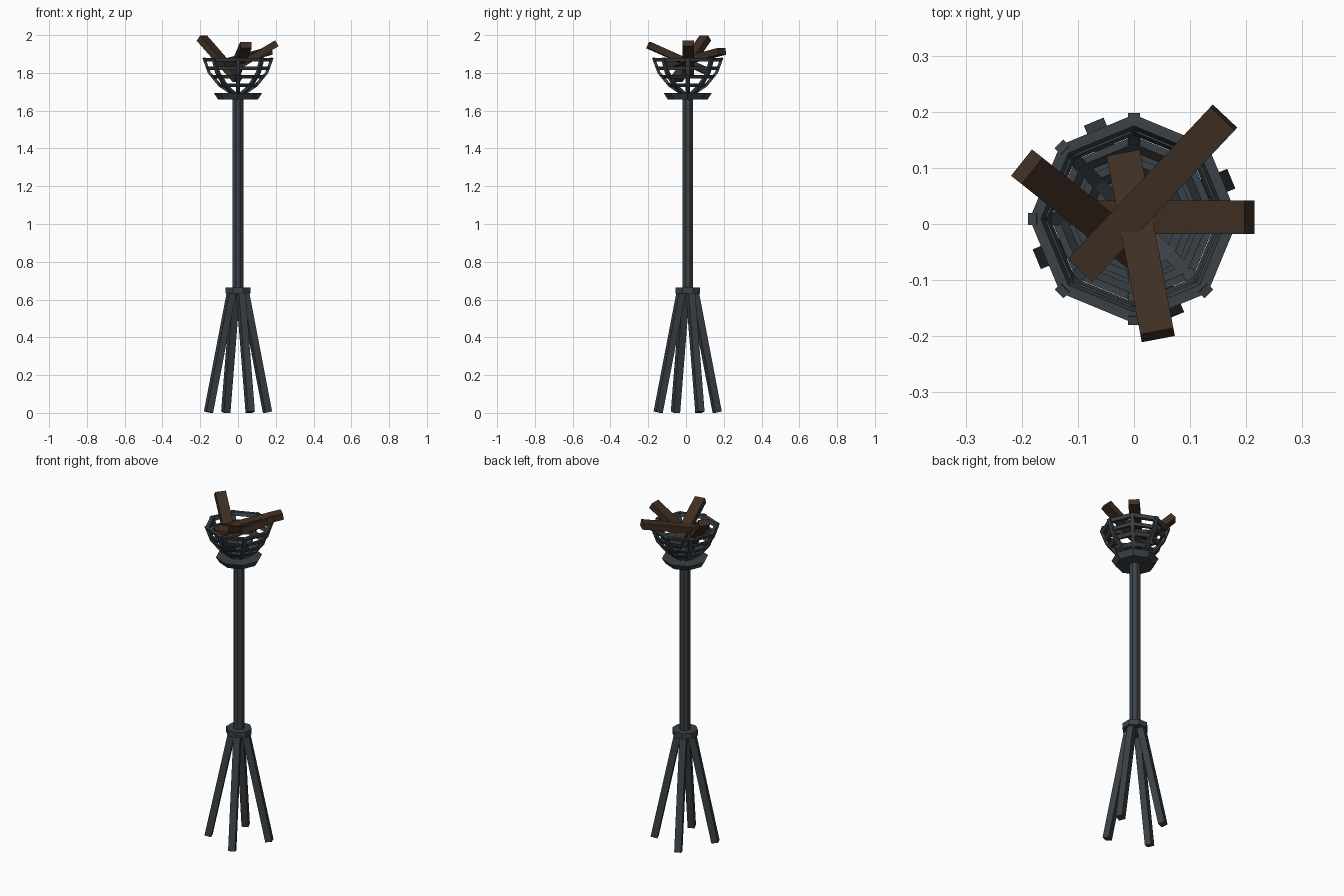
import bpy, bmesh, math
from mathutils import Vector, Matrix

if "Cube" in bpy.data.objects:
    bpy.data.objects.remove(bpy.data.objects["Cube"])

CY = 0.009          # stand axis sits slightly behind the origin


def material(name, rgb):
    m = bpy.data.materials.new(name)
    m.diffuse_color = (*rgb, 1)
    m.use_nodes = True
    m.node_tree.nodes["Principled BSDF"].inputs["Base Color"].default_value = m.diffuse_color
    return m


IRON = material("dark_iron", (0.042, 0.052, 0.060))
WOOD = material("dark_wood", (0.050, 0.028, 0.017))


def finish(name, bm, mat):
    bmesh.ops.recalc_face_normals(bm, faces=bm.faces)
    me = bpy.data.meshes.new(name)
    bm.to_mesh(me)
    bm.free()
    me.materials.append(mat)
    ob = bpy.data.objects.new(name, me)
    bpy.context.collection.objects.link(ob)
    return ob


def frustum(name, r0, r1, z0, z1, turn):
    """Eight-sided solid between two heights."""
    bm = bmesh.new()
    bmesh.ops.create_cone(bm, cap_ends=True, segments=8, radius1=r0, radius2=r1, depth=z1 - z0)
    bmesh.ops.rotate(bm, verts=bm.verts, matrix=Matrix.Rotation(turn, 3, 'Z'))
    bmesh.ops.translate(bm, verts=bm.verts, vec=(0, CY, (z0 + z1) / 2))
    return finish(name, bm, IRON)


def beam(name, a, b, width, thick, mat):
    """Square-ended box from a to b, its width kept horizontal."""
    a, b = Vector(a), Vector(b)
    d = (b - a).normalized()
    side = d.cross(Vector((0, 0, 1))).normalized()
    up = side.cross(d)
    rot = Matrix((side, d, up)).transposed().to_4x4()
    bm = bmesh.new()
    bmesh.ops.create_cube(bm, size=1)
    scale = Matrix.Diagonal((width, (b - a).length, thick, 1))
    bm.transform(Matrix.Translation((a + b) / 2) @ rot @ scale)
    return finish(name, bm, mat)


# Pole, collar and the plate under the basket
T = math.pi / 8
frustum("pole", 0.031, 0.031, 0.60, 1.67, T)
frustum("leg_collar", 0.071, 0.071, 0.632, 0.665, T)
frustum("basket_plate", 0.106, 0.127, 1.66, 1.693, 0)

# Four splayed legs
for i in range(4):
    a = T + i * math.pi / 2
    c, s = math.cos(a), math.sin(a)
    beam(f"leg_{i + 1}", (0.169 * c, CY + 0.169 * s, 0.004),
         (0.036 * c, CY + 0.036 * s, 0.645), 0.038, 0.038, IRON)

# Basket outline from bottom to rim: (radius, height)
PROFILE = [(0.035, 1.685), (0.100, 1.730), (0.157, 1.800), (0.186, 1.880)]


def radius_at(z):
    for (r0, z0), (r1, z1) in zip(PROFILE, PROFILE[1:]):
        if z <= z1:
            return r0 + (r1 - r0) * (z - z0) / (z1 - z0)
    return PROFILE[-1][0]


def ring(name, z0, z1, thick):
    """Eight-sided hoop following the basket outline."""
    section = [(radius_at(z0), z0), (radius_at(z1), z1),
               (radius_at(z1) - thick, z1), (radius_at(z0) - thick, z0)]
    bm = bmesh.new()
    loops = []
    for k in range(8):
        c, s = math.cos(k * math.pi / 4), math.sin(k * math.pi / 4)
        loops.append([bm.verts.new((r * c, CY + r * s, z)) for r, z in section])
    for k in range(8):
        p, q = loops[k], loops[(k + 1) % 8]
        for j in range(4):
            bm.faces.new((p[j], q[j], q[(j + 1) % 4], p[(j + 1) % 4]))
    return finish(name, bm, IRON)


ring("basket_rim", 1.860, 1.880, 0.020)
for i, z in enumerate((1.816, 1.771, 1.726)):
    ring(f"basket_hoop_{i + 1}", z, z + 0.018, 0.014)

# Eight bent ribs at the corners of the hoops
for k in range(8):
    rot = Matrix.Translation((0, CY, 0)) @ Matrix.Rotation(k * math.pi / 4, 4, 'Z')
    outer = [(r + 0.003, z - 0.001) for r, z in PROFILE]
    inner = [(r - 0.012, z + dz) for (r, z), dz in zip(PROFILE, (0.010, 0.008, 0.004, 0.002))]
    bm = bmesh.new()
    rows = []
    for (ro, zo), (ri, zi) in zip(outer, inner):
        rows.append([bm.verts.new(rot @ Vector(p)) for p in
                     ((ro, -0.011, zo), (ro, 0.011, zo), (ri, 0.011, zi), (ri, -0.011, zi))])
    for p, q in zip(rows, rows[1:]):
        for j in range(4):
            bm.faces.new((p[j], p[(j + 1) % 4], q[(j + 1) % 4], q[j]))
    bm.faces.new(rows[0])
    bm.faces.new(rows[-1])
    finish(f"basket_rib_{k + 1}", bm, IRON)

# Four logs thrown in the basket
LOGS = [((0.000, -0.050, 1.765), (-0.191, 0.102, 1.984)),
        ((-0.060, 0.012, 1.800), (0.206, 0.012, 1.957)),
        ((-0.094, -0.080, 1.845), (0.160, 0.190, 1.914)),
        ((-0.018, 0.120, 1.805), (0.042, -0.198, 1.947))]
for i, (a, b) in enumerate(LOGS):
    beam(f"log_{i + 1}", a, b, 0.060, 0.036, WOOD)
